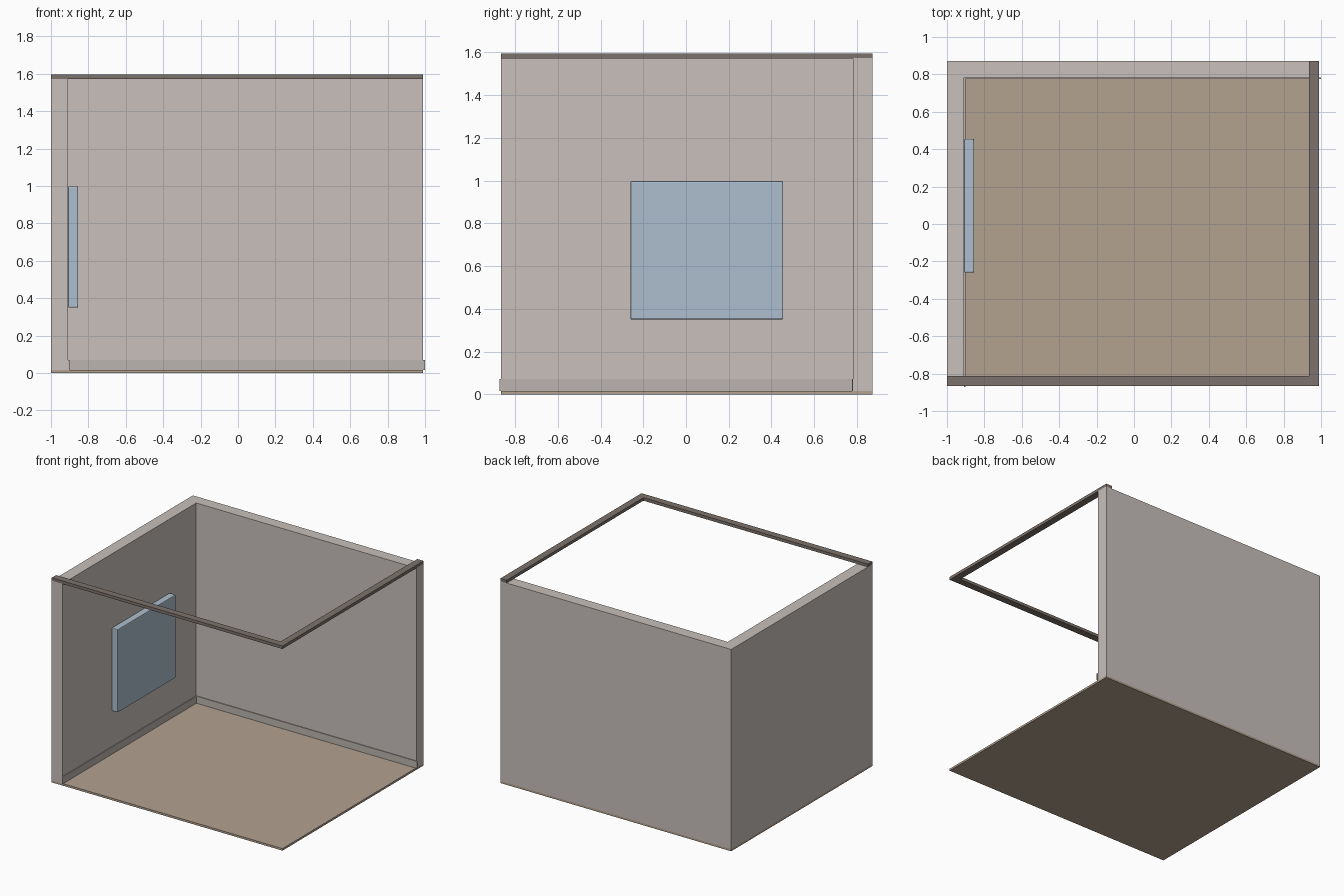
import bpy, bmesh

if "Cube" in bpy.data.objects:
    bpy.data.objects.remove(bpy.data.objects["Cube"])

X0, X1, Y0, Y1 = -1.0, 0.99, -0.866, 0.872   # room footprint
WX, WY = -0.908, 0.782                       # inner faces of the walls


def material(name, rgb):
    m = bpy.data.materials.new(name)
    m.diffuse_color = (*rgb, 1)
    m.use_nodes = True
    m.node_tree.nodes["Principled BSDF"].inputs["Base Color"].default_value = m.diffuse_color
    return m


def prism(name, outline, z0, z1, mat):
    """Extrude a flat plan outline from z0 to z1."""
    bm = bmesh.new()
    face = bm.faces.new([bm.verts.new((x, y, z0)) for x, y in outline])
    top = bmesh.ops.extrude_face_region(bm, geom=[face])["geom"]
    verts = [v for v in top if isinstance(v, bmesh.types.BMVert)]
    bmesh.ops.translate(bm, verts=verts, vec=(0, 0, z1 - z0))
    bmesh.ops.recalc_face_normals(bm, faces=bm.faces)
    mesh = bpy.data.meshes.new(name)
    bm.to_mesh(mesh)
    bm.free()
    obj = bpy.data.objects.new(name, mesh)
    bpy.context.collection.objects.link(obj)
    mesh.materials.append(mat)
    return obj


def rect(x0, x1, y0, y1):
    return [(x0, y0), (x1, y0), (x1, y1), (x0, y1)]


wall_mat = material("wall_paint", (0.58, 0.53, 0.50))
trim_mat = material("trim_paint", (0.50, 0.46, 0.43))
floor_mat = material("floor_tan", (0.45, 0.36, 0.28))
rail_mat = material("rail_dark", (0.20, 0.17, 0.15))
glass_mat = material("window_blue", (0.42, 0.52, 0.62))

# Floor slab
prism("floor", rect(X0, X1, Y0, Y1), 0, 0.016, floor_mat)

# Left and back walls as one L
prism("walls", [(X0, Y0), (WX, Y0), (WX, WY), (X1, WY), (X1, Y1), (X0, Y1)],
      0.016, 1.573, wall_mat)

# Thin skirting along both walls, just overhanging their free ends
t = 0.006
prism("skirting", [(WX, Y0 - 0.006), (WX + t, Y0 - 0.006), (WX + t, WY - t),
                   (1.0, WY - t), (1.0, WY), (WX, WY)],
      0.016, 0.071, trim_mat)

# Top rail along the open front and right sides
w = 0.054
prism("top_rail", [(X0, Y0), (X1, Y0), (X1, Y1), (X1 - w, Y1),
                   (X1 - w, Y0 + w), (X0, Y0 + w)],
      1.572, 1.595, rail_mat)

# Window panel on the left wall
panel = prism("window_panel", rect(WX, -0.855, -0.26, 0.455), 0.35, 0.998, glass_mat)
bevel = panel.modifiers.new("soft_edges", "BEVEL")
bevel.width = 0.006
bevel.segments = 2
